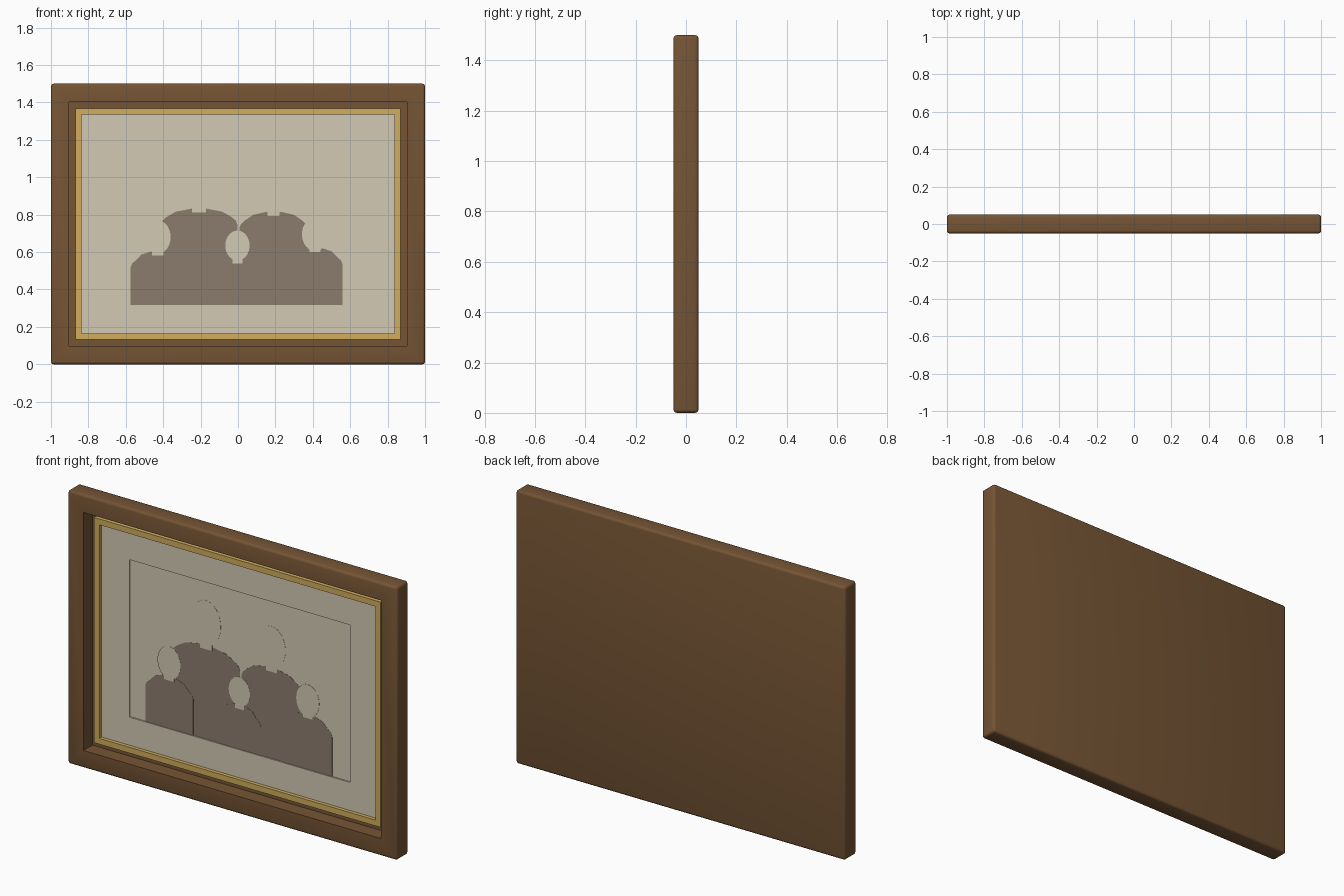
import bpy, bmesh, math

cube = bpy.data.objects.get("Cube")
if cube:
    bpy.data.objects.remove(cube, do_unlink=True)

MID = 0.75  # height of the frame centre


def material(name, rgb):
    m = bpy.data.materials.new(name)
    m.use_nodes = True
    m.diffuse_color = (*rgb, 1)
    bsdf = next(n for n in m.node_tree.nodes if n.type == 'BSDF_PRINCIPLED')
    bsdf.inputs["Base Color"].default_value = (*rgb, 1)
    return m


wood = material("dark_wood", (0.18, 0.09, 0.035))
gold = material("gold", (0.62, 0.42, 0.11))
paper = material("cream_paper", (0.65, 0.59, 0.46))
shadow = material("taupe", (0.26, 0.20, 0.155))


def finish(bm, name, mat):
    bmesh.ops.recalc_face_normals(bm, faces=bm.faces)
    mesh = bpy.data.meshes.new(name)
    bm.to_mesh(mesh)
    bm.free()
    mesh.materials.append(mat)
    ob = bpy.data.objects.new(name, mesh)
    bpy.context.collection.objects.link(ob)
    return ob


def plate(name, outline, front, mat, thick=0.001):
    """Thin slab from an (x, z) outline, with its face at y = front."""
    bm = bmesh.new()
    face = bm.faces.new([bm.verts.new((x, front, z)) for x, z in outline])
    ext = bmesh.ops.extrude_face_region(bm, geom=[face])
    verts = [v for v in ext["geom"] if isinstance(v, bmesh.types.BMVert)]
    bmesh.ops.translate(bm, verts=verts, vec=(0, thick, 0))
    if not face.is_valid or len(bm.faces) < len(outline) + 2:
        bm.faces.new(bm.verts[:len(outline)])
    return finish(bm, name, mat)


def rectangle(hx, hz):
    return [(-hx, MID - hz), (hx, MID - hz), (hx, MID + hz), (-hx, MID + hz)]


def ring(name, hx, hz, ix, iz, front, back, mat):
    """Rectangular border with outer and inner half sizes."""
    bm = bmesh.new()
    loops = [[bm.verts.new((x, y, z)) for x, z in rectangle(a, b)]
             for a, b, y in ((hx, hz, front), (ix, iz, front),
                             (ix, iz, back), (hx, hz, back))]
    for i, a in enumerate(loops):
        b = loops[(i + 1) % 4]
        for j in range(4):
            k = (j + 1) % 4
            bm.faces.new((a[j], a[k], b[k], b[j]))
    return finish(bm, name, mat)


# Wooden frame: rounded slab with a recess pressed into the front
bm = bmesh.new()
bmesh.ops.create_cube(bm, size=1)
for v in bm.verts:
    v.co = (v.co.x * 2, v.co.y * 0.1, MID + v.co.z * 1.5)
bmesh.ops.bevel(bm, geom=bm.edges[:], offset=0.014, segments=3,
                profile=0.5, affect='EDGES')
bm.normal_update()
front = max((f for f in bm.faces if f.normal.y < -0.99), key=lambda f: f.calc_area())
bmesh.ops.inset_region(bm, faces=[front], thickness=0.117)
recess = bmesh.ops.extrude_face_region(bm, geom=[front])
bmesh.ops.translate(bm, vec=(0, 0.078, 0), verts=[
    v for v in recess["geom"] if isinstance(v, bmesh.types.BMVert)])
if front.is_valid:
    bmesh.ops.delete(bm, geom=[front], context='FACES_ONLY')
frame = finish(bm, "wooden_frame", wood)
bpy.ops.object.select_all(action='DESELECT')
frame.select_set(True)
bpy.context.view_layer.objects.active = frame
bpy.ops.object.shade_smooth_by_angle(angle=math.radians(35))

# Gold lip, paper mat and the photo sheet behind its window
ring("gold_lip", 0.87, 0.618, 0.838, 0.586, -0.006, 0.028, gold)
ring("paper_mat", 0.84, 0.588, 0.67, 0.432, 0.014, 0.028, paper)
plate("photo_sheet", rectangle(0.68, 0.44), 0.022, paper, 0.005)


def ellipse(x, z, rx, rz, n=32):
    return [(x + rx * math.cos(2 * math.pi * i / n),
             z + rz * math.sin(2 * math.pi * i / n)) for i in range(n)]


def body(x, top, half):
    """Bust outline: straight sides and sloping rounded shoulders."""
    side = [(half, 0.318), (half, top - 0.085), (half - 0.008, top - 0.065),
            (half - 0.03, top - 0.045), (half * 0.6, top - 0.016),
            (0.04, top), (0, top)]
    right = [(x + a, z) for a, z in side]
    left = [(x - a, z) for a, z in side[-2::-1]]
    return right + left


# Five cut-out figures: x, shoulder height, half width, head z, head rx, rz, neck
adults = [("left_adult", -0.208, 0.832, 0.205, 0.955, 0.09, 0.125, 0.037),
          ("right_adult", 0.19, 0.815, 0.182, 0.93, 0.085, 0.115, 0.033)]
children = [("left_child", -0.43, 0.602, 0.145, 0.68, 0.07, 0.09, 0.031),
            ("right_child", 0.412, 0.62, 0.147, 0.695, 0.07, 0.09, 0.029),
            ("middle_child", -0.003, 0.56, 0.13, 0.635, 0.065, 0.08, 0.027)]
for group, depth in ((adults, 0.021), (children, 0.018)):
    for name, x, top, half, hz, rx, rz, neck in group:
        plate(name + "_body", body(x, top, half), depth, shadow)
        plate(name + "_neck", [(x - neck, top - 0.021), (x + neck, top - 0.021),
                               (x + neck, hz), (x - neck, hz)], depth - 0.001, paper)
        plate(name + "_head", ellipse(x, hz, rx, rz), depth - 0.002, paper)
